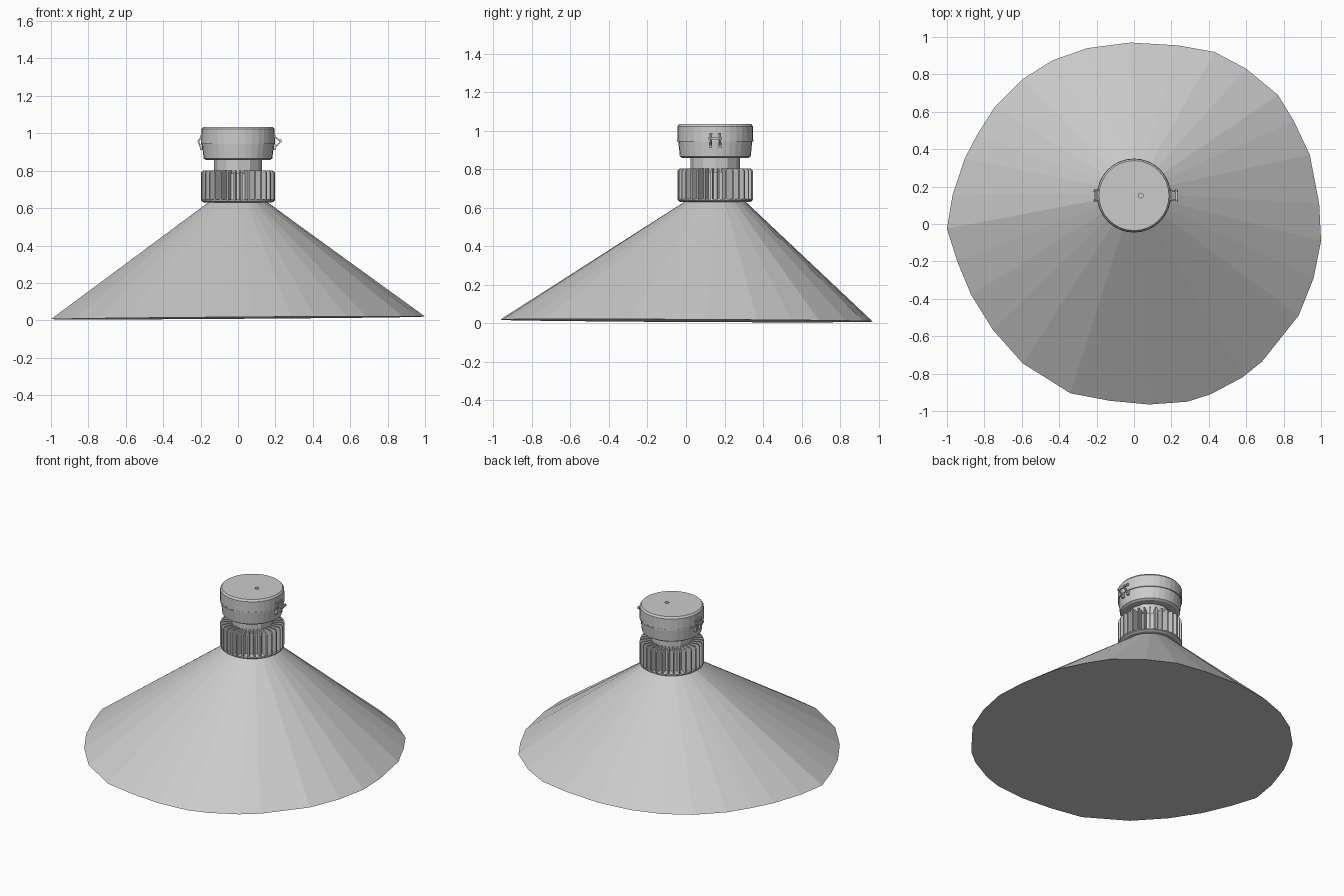
import bpy, bmesh, math
from mathutils import Vector, Matrix

if "Cube" in bpy.data.objects:
    bpy.data.objects.remove(bpy.data.objects["Cube"])

CY = 0.152  # y position of the lamp axis

grey = bpy.data.materials.new("light grey")
grey.diffuse_color = (0.6, 0.6, 0.6, 1)
grey.use_nodes = True
grey.node_tree.nodes["Principled BSDF"].inputs["Base Color"].default_value = grey.diffuse_color


def finish(name, bm):
    bmesh.ops.recalc_face_normals(bm, faces=bm.faces)
    me = bpy.data.meshes.new(name)
    bm.to_mesh(me)
    bm.free()
    me.materials.append(grey)
    ob = bpy.data.objects.new(name, me)
    bpy.context.collection.objects.link(ob)
    return ob


def lathe(name, profile, segs, x=0.0):
    """Closed solid turned from (radius, z) points."""
    bm = bmesh.new()
    rings = [[bm.verts.new((x + r * math.cos(2 * math.pi * i / segs),
                            CY + r * math.sin(2 * math.pi * i / segs), z))
              for i in range(segs)] for r, z in profile]
    for a, b in zip(rings, rings[1:]):
        for i in range(segs):
            j = (i + 1) % segs
            bm.faces.new((a[i], a[j], b[j], b[i]))
    bm.faces.new(rings[0])
    bm.faces.new(rings[-1])
    return finish(name, bm)


def bar(bm, p, q, y, width, thick):
    """Flat bar in the xz plane from p to q, centred on y."""
    p, q = Vector((p[0], y, p[1])), Vector((q[0], y, q[1]))
    d = q - p
    rot = d.to_track_quat('Z', 'Y').to_matrix().to_4x4()
    along = d.normalized()
    side = Vector((0, 1, 0))
    out = along.cross(side)
    m = Matrix((out * thick, side * width, d)).transposed().to_4x4()
    m.translation = (p + q) / 2
    bmesh.ops.create_cube(bm, size=1, matrix=m)


# Shade: uneven rim lofted to a round collar, closed underneath
rim = [(-.02, .97), (.235, .955), (.43, .92), (.6, .83), (.77, .69), (.855, .55),
       (.94, .37), (.99, .11), (1, -.09), (.96, -.29), (.88, -.49), (.685, -.735),
       (.58, -.82), (.41, -.91), (.285, -.95), (.08, -.965), (-.13, -.945),
       (-.34, -.905), (-.595, -.745), (-.755, -.565), (-.87, -.38), (-.945, -.2),
       (-1, -.025), (-.97, .155), (-.905, .35), (-.84, .475), (-.745, .625),
       (-.595, .775), (-.435, .875), (-.25, .94)]
bm = bmesh.new()
low, high = [], []
for x, y in rim:
    low.append(bm.verts.new((x, y, max(0, 0.013 + 0.007 * x - 0.005 * y))))
    a = math.atan2(y - CY * 0.5, x)
    high.append(bm.verts.new((0.153 * math.cos(a), CY + 0.153 * math.sin(a), 0.635)))
for i in range(len(rim)):
    j = (i + 1) % len(rim)
    bm.faces.new((low[i], low[j], high[j], high[i]))
bm.faces.new(low)
bm.faces.new(high)
finish("shade", bm)

# Heat sink: base plate, core and radial fins
lathe("heat_sink_base", [(0.182, 0.63), (0.194, 0.637), (0.194, 0.645)], 40)
lathe("heat_sink_core", [(0.14, 0.64), (0.14, 0.785)], 24)
bm = bmesh.new()
fin = [(0.10, 0.64), (0.197, 0.64), (0.197, 0.79), (0.187, 0.802), (0.10, 0.802)]
FINS, T = 32, 0.009
for k in range(FINS):
    a = 2 * math.pi * (k + 0.5) / FINS
    c, s = math.cos(a), math.sin(a)
    sides = [[bm.verts.new((r * c - t * s, CY + r * s + t * c, z)) for r, z in fin]
             for t in (-T / 2, T / 2)]
    bm.faces.new(sides[0])
    bm.faces.new(sides[1][::-1])
    for i in range(len(fin)):
        j = (i + 1) % len(fin)
        bm.faces.new((sides[0][i], sides[0][j], sides[1][j], sides[1][i]))
finish("heat_sink_fins", bm)

# Neck and driver housing
lathe("neck", [(0.128, 0.78), (0.128, 0.865)], 12)
lathe("housing", [(0.172, 0.858), (0.184, 0.866), (0.192, 0.943)], 32)
lathe("seam_ring", [(0.198, 0.943), (0.198, 0.952)], 32)
lid = lathe("lid", [(0.197, 0.952), (0.196, 1.022), (0.187, 1.034)], 32)

# Cable hole in the lid
cutter = lathe("hole_cutter", [(0.013, 1.0), (0.013, 1.06)], 12, x=0.036)
cutter.hide_render = True
cutter.hide_viewport = True
cut = lid.modifiers.new("hole", 'BOOLEAN')
cut.operation = 'DIFFERENCE'
cut.solver = 'EXACT'
cut.object = cutter

# Toggle clips on both sides; the right lever stands out further
for name, sx, reach in (("right_clip", 1, 0.231), ("left_clip", -1, 0.214)):
    bm = bmesh.new()
    for y in (-0.024, 0.024):
        bar(bm, (sx * 0.192, 0.985), (sx * reach, 0.955), CY + y, 0.008, 0.008)
        bar(bm, (sx * reach, 0.96), (sx * 0.2, 0.925), CY + y, 0.008, 0.008)
        bar(bm, (sx * 0.196, 0.91), (sx * 0.196, 0.94), CY + y, 0.016, 0.014)
    bar(bm, (sx * (reach - 0.004), 0.952), (sx * (reach - 0.004), 0.966), CY, 0.07, 0.01)
    bar(bm, (sx * 0.198, 0.976), (sx * 0.198, 0.988), CY, 0.06, 0.01)
    finish(name, bm)
